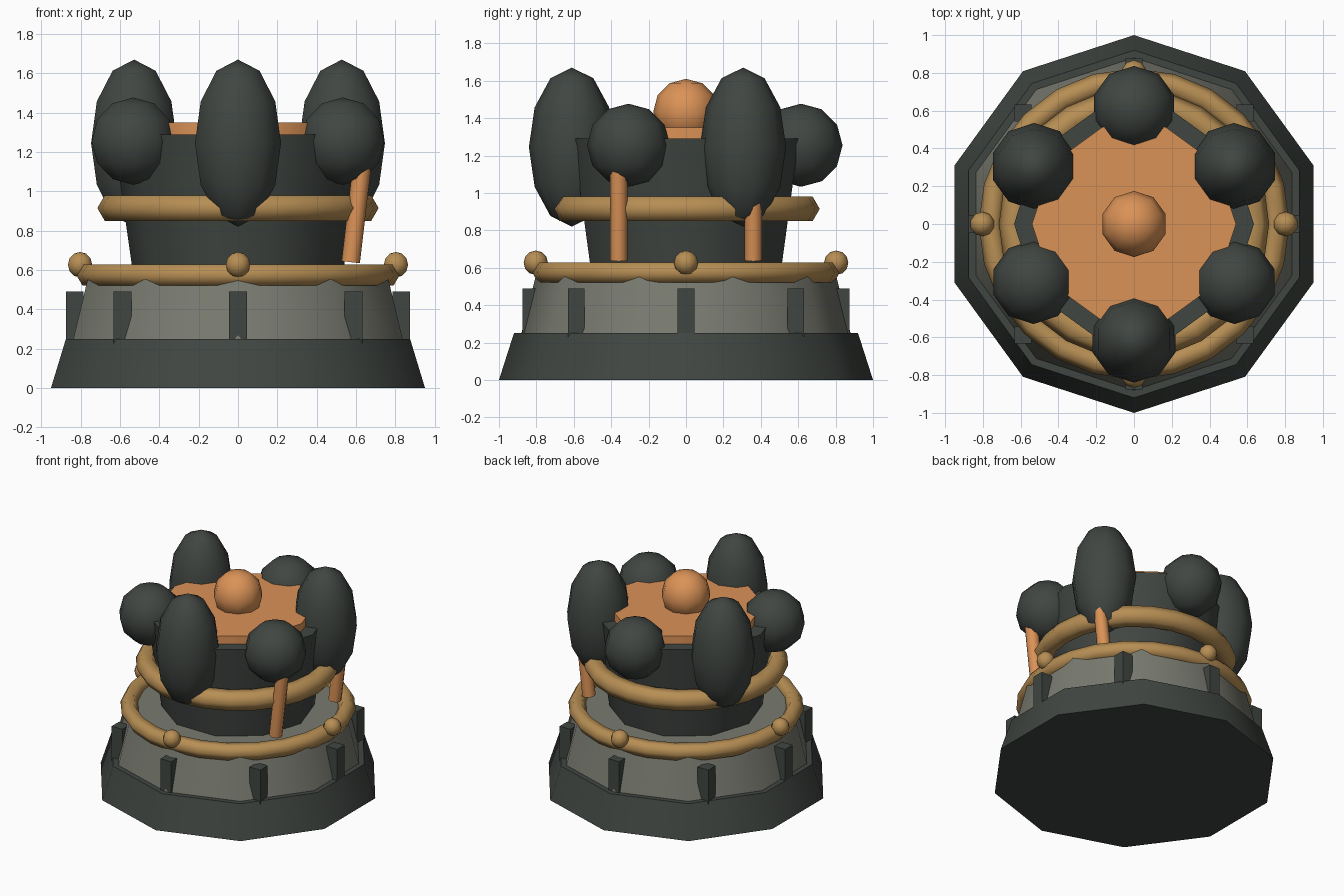
import bpy
from math import radians, sin, cos
from mathutils import Vector

cube = bpy.data.objects.get("Cube")
if cube:
    bpy.data.objects.remove(cube, do_unlink=True)


def material(name, rgb):
    m = bpy.data.materials.new(name)
    m.use_nodes = True
    colour = (*rgb, 1)
    m.diffuse_color = colour
    m.node_tree.nodes["Principled BSDF"].inputs["Base Color"].default_value = colour
    return m


dark = material("dark slate", (0.052, 0.061, 0.054))
stone = material("grey stone", (0.19, 0.195, 0.16))
gold = material("old gold", (0.47, 0.27, 0.088))
copper = material("copper orange", (0.71, 0.29, 0.095))


def finish(name, mat):
    ob = bpy.context.object
    ob.name = name
    ob.data.materials.append(mat)
    bpy.ops.object.shade_smooth_by_angle(angle=radians(62))
    return ob


def tier(name, mat, z0, z1, r0, r1, vertex_angle):
    """Ten-sided tapered drum with a corner at vertex_angle."""
    bpy.ops.mesh.primitive_cone_add(vertices=10, radius1=r0, radius2=r1, depth=z1 - z0,
                                    location=(0, 0, (z0 + z1) / 2),
                                    rotation=(0, 0, radians(vertex_angle)))
    return finish(name, mat)


def ball(name, mat, loc, r, height=None):
    bpy.ops.mesh.primitive_uv_sphere_add(segments=10, ring_count=6, radius=1, location=loc)
    bpy.context.object.scale = (r, r, height or r)
    return finish(name, mat)


def ring(name, z, major, minor):
    bpy.ops.mesh.primitive_torus_add(major_segments=24, minor_segments=6, location=(0, 0, z),
                                     major_radius=major, minor_radius=minor)
    return finish(name, gold)


def polar(r, deg, z):
    return (r * cos(radians(deg)), r * sin(radians(deg)), z)


# Stacked body
tier("base", dark, 0, 0.25, 1.0, 0.92, 0)
tier("lower_drum", stone, 0.25, 0.58, 0.88, 0.797, 0)
tier("tower", dark, 0.57, 1.29, 0.532, 0.635, 90)
tier("top_plate", copper, 1.28, 1.35, 0.54, 0.54, 90)
ball("top_dome", copper, (0, 0, 1.435), 0.175)

# Gold rings and knobs
ring("lower_ring", 0.575, 0.76, 0.062)
ring("upper_ring", 0.915, 0.64, 0.075)
for i in range(4):
    ball(f"ring_knob_{i + 1}", gold, polar(0.803, i * 90, 0.627), 0.065)

# Square buttresses around the lower drum
for i in range(8):
    bpy.ops.mesh.primitive_cube_add(size=1, location=polar(0.83, i * 45, 0.35))
    bpy.context.object.scale = (0.09, 0.09, 0.28)
    finish(f"buttress_{i + 1}", dark)

# Crown of alternating round and tall pods
for i in range(6):
    angle = 30 + 60 * i
    if i % 2:
        ball(f"round_pod_{i + 1}", dark, polar(0.615, angle, 1.255), 0.222)
    else:
        ball(f"tall_pod_{i + 1}", dark, polar(0.61, angle, 1.245), 0.23, 0.425)

# Leaning struts on the left side
for name, y in (("front_strut", -0.36), ("back_strut", 0.36)):
    low, high = Vector((0.573, y, 0.64)), Vector((0.633, y, 1.15))
    axis = high - low
    bpy.ops.mesh.primitive_cylinder_add(vertices=8, radius=0.047, depth=axis.length,
                                        location=(low + high) / 2,
                                        rotation=axis.to_track_quat("Z", "Y").to_euler())
    finish(name, copper)
